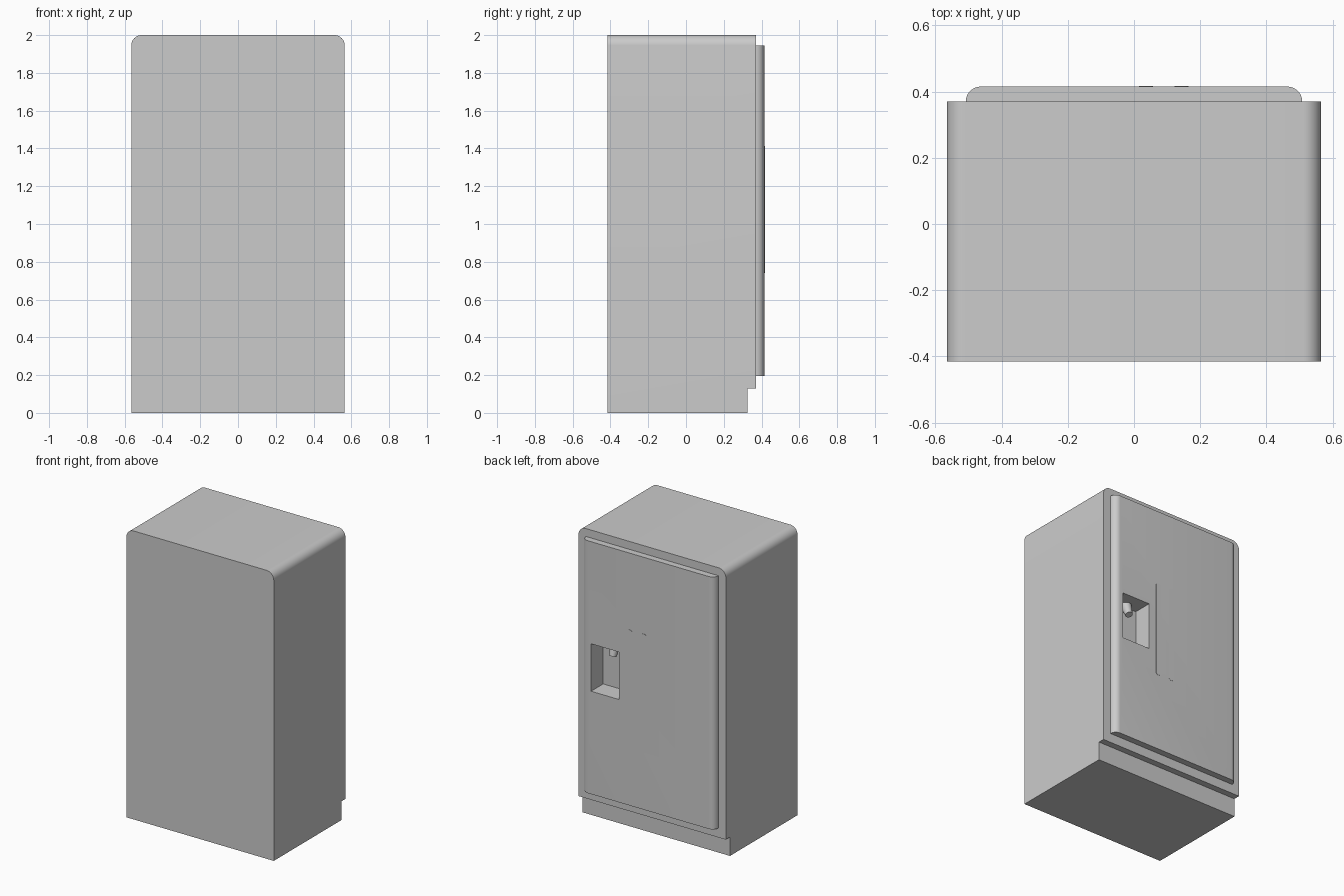
import bpy, bmesh, math
from mathutils import Matrix

if "Cube" in bpy.data.objects:
    bpy.data.objects.remove(bpy.data.objects["Cube"])

W, BACK, FRONT, FACE, TOE = 0.565, -0.415, 0.37, 0.415, 0.325


def rounded(u0, v0, u1, v1, top=0.0, bottom=0.0, seg=10):
    """Rectangle outline with separately rounded top and bottom corners."""
    pts = []
    for u, v, su, sv, start in ((u1, v0, -1, 1, 270), (u1, v1, -1, -1, 0),
                                (u0, v1, 1, -1, 90), (u0, v0, 1, 1, 180)):
        r = bottom if sv > 0 else top
        if r == 0:
            pts.append((u, v))
            continue
        for i in range(seg + 1):
            a = math.radians(start + 90 * i / seg)
            pts.append((u + su * r + r * math.cos(a), v + sv * r + r * math.sin(a)))
    return pts


def prism(name, outline, axis, lo, hi):
    """Extrude an outline along y (outline in xz) or z (outline in xy)."""
    bm = bmesh.new()
    place = (lambda u, v, w: (u, w, v)) if axis == "y" else (lambda u, v, w: (u, v, w))
    a, b = ([bm.verts.new(place(u, v, w)) for u, v in outline] for w in (lo, hi))
    bm.faces.new(a)
    bm.faces.new(b)
    n = len(a)
    for i in range(n):
        bm.faces.new((a[i], a[(i + 1) % n], b[(i + 1) % n], b[i]))
    bmesh.ops.recalc_face_normals(bm, faces=bm.faces)
    return finish(name, bm)


def finish(name, bm):
    mesh = bpy.data.meshes.new(name)
    bm.to_mesh(mesh)
    bm.free()
    ob = bpy.data.objects.new(name, mesh)
    bpy.context.collection.objects.link(ob)
    return ob


def select(ob):
    bpy.ops.object.select_all(action="DESELECT")
    ob.select_set(True)
    bpy.context.view_layer.objects.active = ob


def cut(ob, cutter):
    select(ob)
    mod = ob.modifiers.new("cut", "BOOLEAN")
    mod.operation, mod.solver, mod.object = "DIFFERENCE", "EXACT", cutter
    bpy.ops.object.modifier_apply(modifier=mod.name)


# Cabinet with rounded top corners, and the door panel with rounded sides
cabinet = prism("cabinet", rounded(-W, 0, W, 2, top=0.055), "y", BACK, FRONT)
door = prism("door_panel", rounded(-0.508, FRONT, 0.508, FACE, top=0.0449), "z", 0.195, 1.945)

# Toe kick step and dispenser recess
toe = prism("toe_cutter", rounded(-0.7, -0.1, 0.7, 0.13), "y", TOE, 0.6)
recess = prism("recess_cutter", rounded(0.222, 0.908, 0.438, 1.237), "y", 0.282, 0.6)
cut(cabinet, toe)
cut(cabinet, recess)
cut(door, recess)
for helper in (toe, recess):
    bpy.data.objects.remove(helper)

# Two slim handle strips, nearly flush with the door
handles = [prism("handle_" + side, rounded(x - 0.021, 0.74, x + 0.021, 1.413, 0.012, 0.012, 5),
                 "y", FACE - 0.002, FACE + 0.002)
           for side, x in (("right", 0.143), ("left", 0.036))]

# Tilted spout hanging from the recess ceiling
bm = bmesh.new()
bmesh.ops.create_cone(bm, cap_ends=True, segments=20, radius1=0.024, radius2=0.036, depth=0.09,
                      matrix=Matrix.Translation((0.325, 0.322, 1.195))
                      @ Matrix.Rotation(math.radians(20), 4, "X"))
spout = finish("dispenser_spout", bm)

for ob in (cabinet, door, spout, *handles):
    select(ob)
    bpy.ops.object.shade_smooth_by_angle(angle=math.radians(30))
